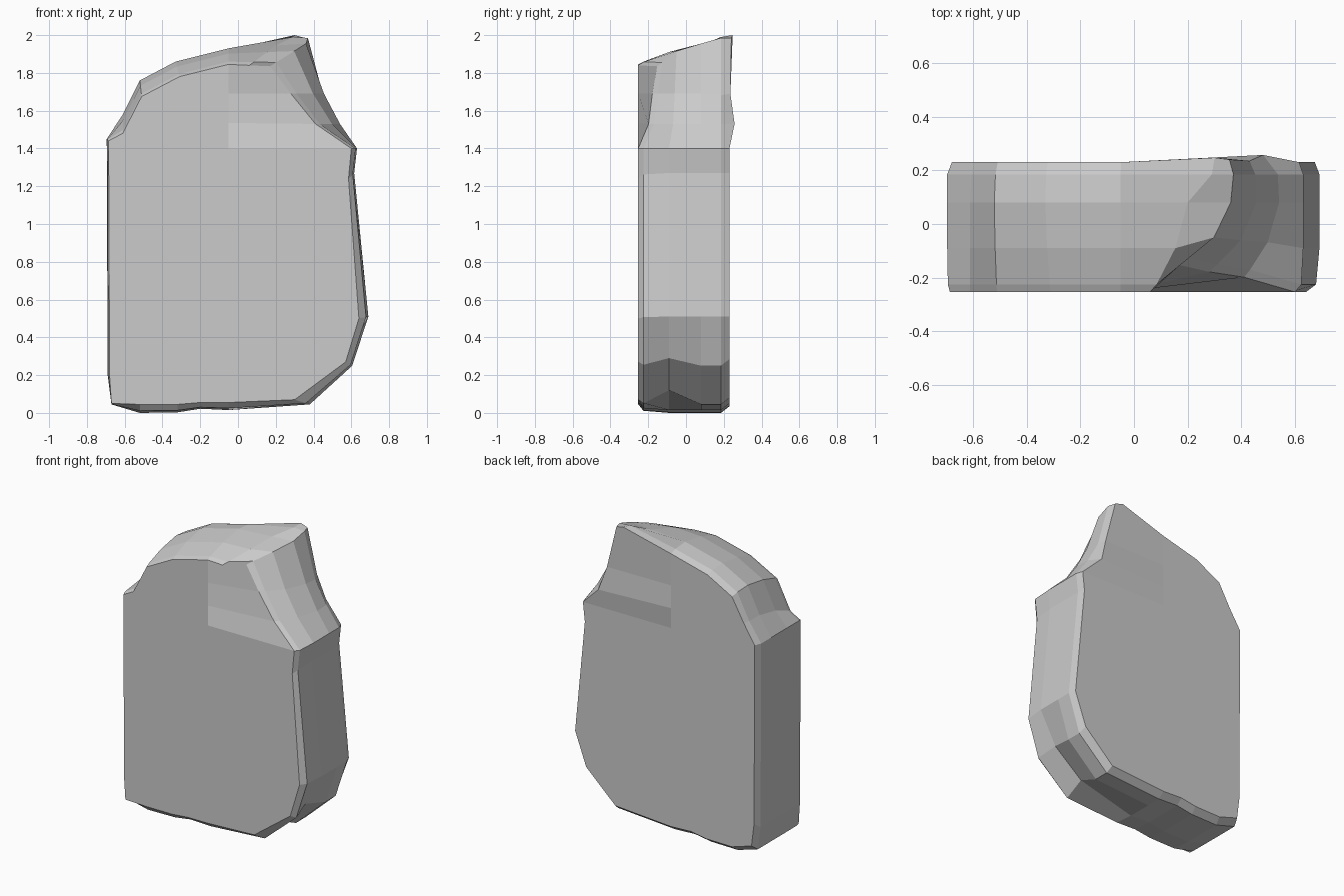
import bpy, bmesh

if "Cube" in bpy.data.objects:
    bpy.data.objects.remove(bpy.data.objects["Cube"])

# Widest outline of the slab (x, z), clockwise from the bottom left
MID = [(-.67, .045), (-.69, .2), (-.695, 1.45), (-.61, 1.58), (-.52, 1.76),
       (-.33, 1.86), (-.05, 1.93), (.2, 1.945), (.36, 1.955), (.455, 1.69),
       (.54, 1.53), (.63, 1.4), (.615, 1.27), (.69, .51), (.605, .25),
       (.38, .045), (-.05, .015), (-.2, .022), (-.32, .003), (-.52, 0)]
# Outline of the front face
FRONT = [(-.67, .05), (-.68, .2), (-.685, 1.44), (-.61, 1.48), (-.51, 1.675),
         (-.31, 1.78), (-.05, 1.845), (.06, 1.84), (.17, 1.835), (.28, 1.69),
         (.41, 1.53), (.6, 1.4), (.585, 1.24), (.64, .5), (.57, .27),
         (.3, .07), (-.05, .055), (-.2, .055), (-.32, .045), (-.52, .045)]
# Back face: the wide outline drawn slightly inwards
BACK = [(x * .975, z + (.035 if z < .3 else -.025 if z > 1.6 else 0)) for x, z in MID]

# Depth shift of the worn upper right corner
CHIP = {8: .1, 9: .075, 10: .055}


def ring(bm, y, a, b, top, low, chip, edits=None):
    """Blend outlines a and b, with separate weights for crown and body."""
    verts = []
    for i, (p, q) in enumerate(zip(a, b)):
        t = top if 3 <= i <= 10 else low
        x, z = (p[k] + (q[k] - p[k]) * t for k in (0, 1))
        co = (x, y + CHIP.get(i, 0) * chip, z)
        verts.append(bm.verts.new((edits or {}).get(i, co)))
    return verts


def cap(bm, r, y):
    """Flat face with three slanted strips in the upper right corner."""
    a, b, c = [bm.verts.new((-.05, y, z)) for z in (1.69, 1.535, 1.4)]
    bm.faces.new(r[:7] + [a, b, c] + r[11:])
    bm.faces.new([r[6], r[7], r[8], r[9], a])
    bm.faces.new([a, r[9], r[10], b])
    bm.faces.new([b, r[10], r[11], c])


bm = bmesh.new()
rings = [
    ring(bm, -.253, FRONT, MID, 0, 0, 1),
    ring(bm, -.225, FRONT, MID, .17, .75, 1),
    ring(bm, -.09, FRONT, MID, .67, 1, .4, {14: (.57, -.09, .29), 15: (.36, -.09, .12)}),
    ring(bm, .08, FRONT, MID, 1, 1, 0),
    ring(bm, .185, MID, BACK, .35, 0, 0, {7: (.29, .185, 1.99), 8: (.37, .185, 1.985)}),
    ring(bm, .23, MID, BACK, 1, 1, 0, {7: (.3, .247, 2.0), 8: (.355, .24, 1.985),
                                      9: (.43, .235, 1.69), 10: (.48, .257, 1.53)}),
]
# Side walls between neighbouring rings
for r, s in zip(rings, rings[1:]):
    for i in range(len(r)):
        j = (i + 1) % len(r)
        bm.faces.new([r[i], r[j], s[j], s[i]])
cap(bm, rings[0], -.253)
cap(bm, rings[-1], .23)
bmesh.ops.recalc_face_normals(bm, faces=bm.faces)

mesh = bpy.data.meshes.new("stone_slab")
bm.to_mesh(mesh)
bm.free()
bpy.context.collection.objects.link(bpy.data.objects.new("stone_slab", mesh))
